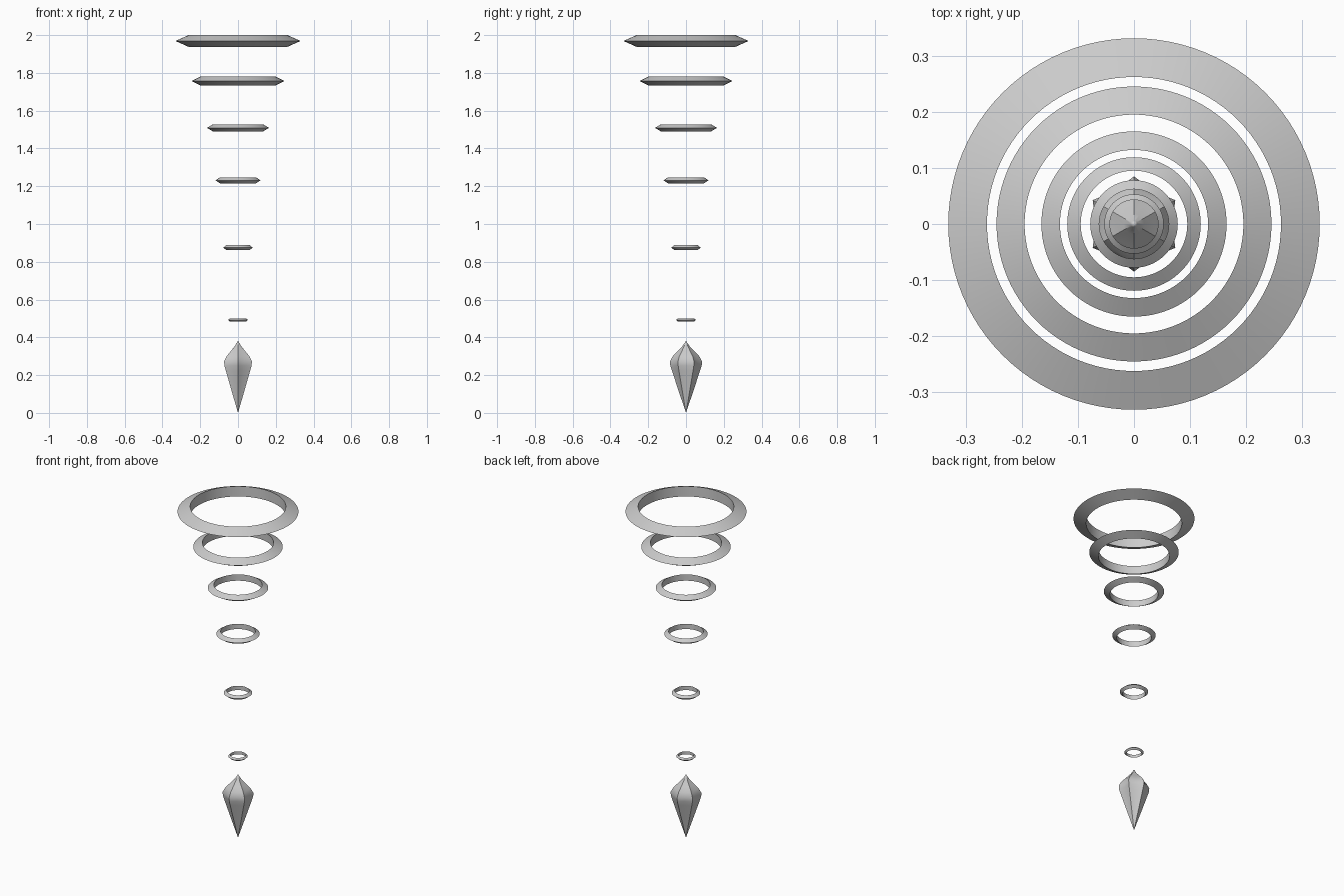
import bpy, bmesh
from math import sin, cos, pi

if "Cube" in bpy.data.objects:
    bpy.data.objects.remove(bpy.data.objects["Cube"])


def loft(name, sections, angles, closed=False, smooth_angle=0.5):
    """Skin rings of points; each section is a list of (radius, z) per angle."""
    bm = bmesh.new()
    rings = [[bm.verts.new((r * cos(a), r * sin(a), z)) for (r, z), a in zip(s, angles)]
             for s in sections]
    n = len(angles)
    pairs = list(zip(rings, rings[1:]))
    if closed:
        pairs.append((rings[-1], rings[0]))
    for lo, hi in pairs:
        for i in range(n):
            j = (i + 1) % n
            bm.faces.new((lo[i], lo[j], hi[j], hi[i]))
    bmesh.ops.remove_doubles(bm, verts=bm.verts, dist=1e-5)
    bmesh.ops.recalc_face_normals(bm, faces=bm.faces)
    me = bpy.data.meshes.new(name)
    bm.to_mesh(me)
    bm.free()
    ob = bpy.data.objects.new(name, me)
    bpy.context.collection.objects.link(ob)
    bpy.ops.object.select_all(action='DESELECT')
    ob.select_set(True)
    bpy.context.view_layer.objects.active = ob
    bpy.ops.object.shade_smooth_by_angle(angle=smooth_angle)
    return ob


# Floating rings: triangular section, sharp outer rim and upright inner wall
SEG = 96
circle = [2 * pi * i / SEG for i in range(SEG)]
rings = [  # outer radius, inner radius, middle height, half thickness
    (0.331, 0.262, 1.969, 0.031),
    (0.245, 0.195, 1.757, 0.025),
    (0.165, 0.132, 1.509, 0.019),
    (0.119, 0.095, 1.231, 0.016),
    (0.078, 0.062, 0.875, 0.013),
    (0.053, 0.043, 0.492, 0.009),
]
for k, (ro, ri, z, h) in enumerate(rings):
    profile = [(ri, z - h), (ro, z), (ri, z + h)]
    loft(f"ring_{k + 1}", [[p] * SEG for p in profile], circle, closed=True)

# Crystal: six ridges with shallow hollows between them
hexa = [pi / 2 + i * pi / 6 for i in range(12)]
profile = [  # ridge radius, hollow radius, height
    (0, 0, 0.0), (0.042, 0.034, 0.125), (0.074, 0.058, 0.222), (0.083, 0.066, 0.25),
    (0.085, 0.068, 0.272), (0.070, 0.058, 0.300), (0.046, 0.039, 0.325),
    (0.020, 0.018, 0.352), (0.006, 0.006, 0.372), (0, 0, 0.384),
]
sections = [[(rr if i % 2 == 0 else rv, z) for i in range(12)] for rr, rv, z in profile]
loft("crystal", sections, hexa, smooth_angle=0.6)
